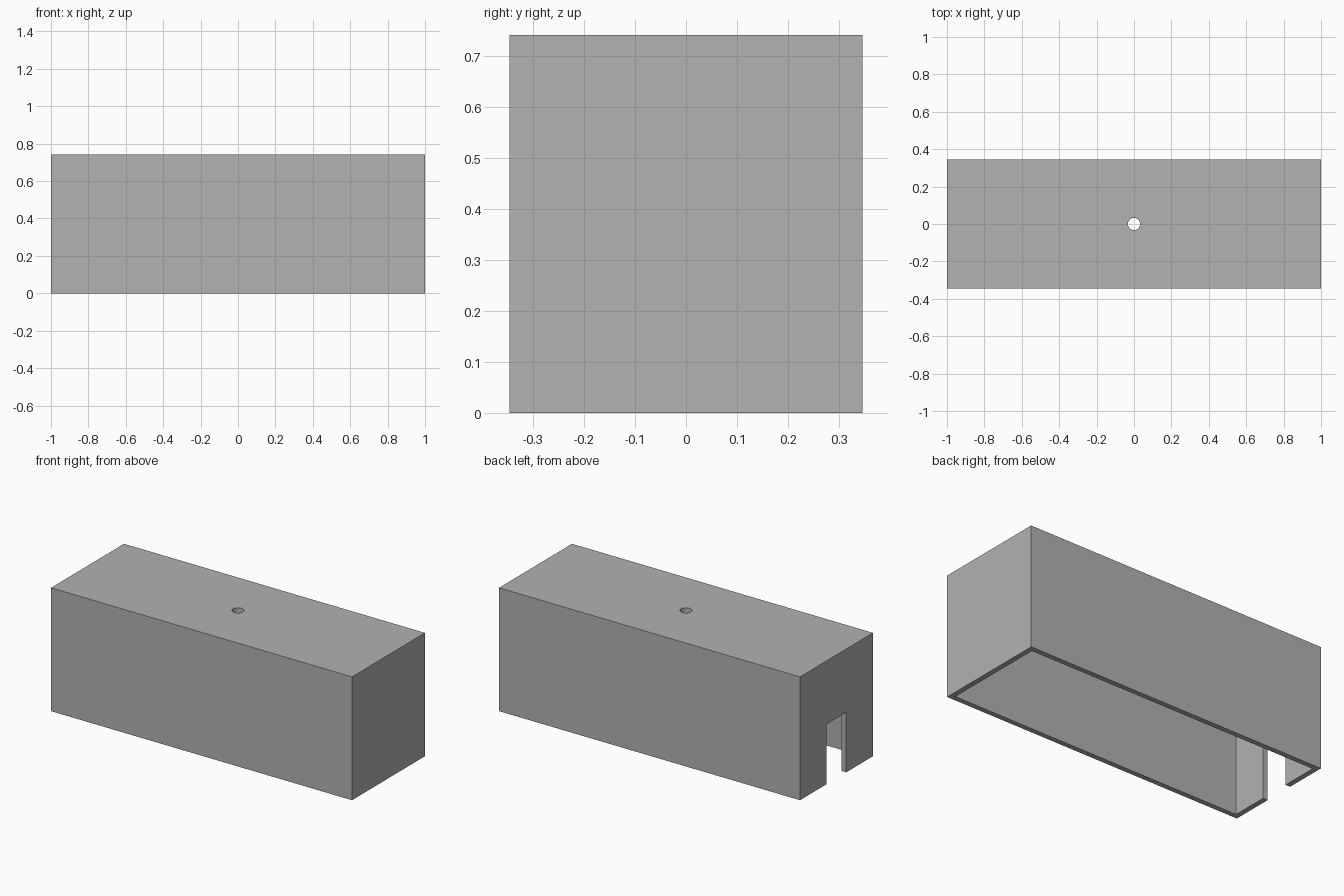
import bpy
import bmesh
from mathutils import Matrix, Vector

if "Cube" in bpy.data.objects:
    bpy.data.objects.remove(bpy.data.objects["Cube"], do_unlink=True)

LENGTH, DEPTH, HEIGHT = 2.0, 0.692, 0.741
WALL = 0.031
NOTCH_WIDTH, NOTCH_HEIGHT = 0.185, 0.36
HOLE_RADIUS = 0.033
OVERLAP = 0.1  # how far cutters reach past the surface

grey = bpy.data.materials.new("plain grey")
grey.use_nodes = True
colour = (0.445, 0.445, 0.445, 1)
grey.diffuse_color = colour
grey.node_tree.nodes["Principled BSDF"].inputs["Base Color"].default_value = colour


def add_object(name, bm):
    mesh = bpy.data.meshes.new(name)
    bm.to_mesh(mesh)
    bm.free()
    obj = bpy.data.objects.new(name, mesh)
    bpy.context.collection.objects.link(obj)
    mesh.materials.append(grey)
    return obj


def box(name, low, high):
    low, high = Vector(low), Vector(high)
    bm = bmesh.new()
    place = Matrix.Translation((low + high) / 2) @ Matrix.Diagonal((*(high - low), 1))
    bmesh.ops.create_cube(bm, size=1, matrix=place)
    return add_object(name, bm)


def cylinder(name, radius, height, z):
    bm = bmesh.new()
    bmesh.ops.create_cone(bm, cap_ends=True, segments=48, radius1=radius, radius2=radius,
                          depth=height, matrix=Matrix.Translation((0, 0, z)))
    return add_object(name, bm)


# Outer shell
x, y = LENGTH / 2, DEPTH / 2
cover = box("box_cover", (-x, -y, 0), (x, y, HEIGHT))

# Open-bottomed cavity, doorway notch in one end, round hole in the top
cutters = [
    box("cavity_cutter", (WALL - x, WALL - y, -OVERLAP), (x - WALL, y - WALL, HEIGHT - WALL)),
    box("notch_cutter", (-x - OVERLAP, -NOTCH_WIDTH / 2, -OVERLAP),
        (-x + OVERLAP, NOTCH_WIDTH / 2, NOTCH_HEIGHT)),
    cylinder("hole_cutter", HOLE_RADIUS, 2 * OVERLAP, HEIGHT),
]

bpy.context.view_layer.objects.active = cover
for cutter in cutters:
    cutter.hide_render = True
    cut = cover.modifiers.new(cutter.name, "BOOLEAN")
    cut.operation = "DIFFERENCE"
    cut.solver = "EXACT"
    cut.object = cutter
    bpy.ops.object.modifier_apply(modifier=cut.name)
    bpy.data.objects.remove(cutter, do_unlink=True)

# Smooth the hole wall, keep every edge of the box sharp
bpy.ops.object.select_all(action="DESELECT")
cover.select_set(True)
bpy.ops.object.shade_smooth_by_angle()
